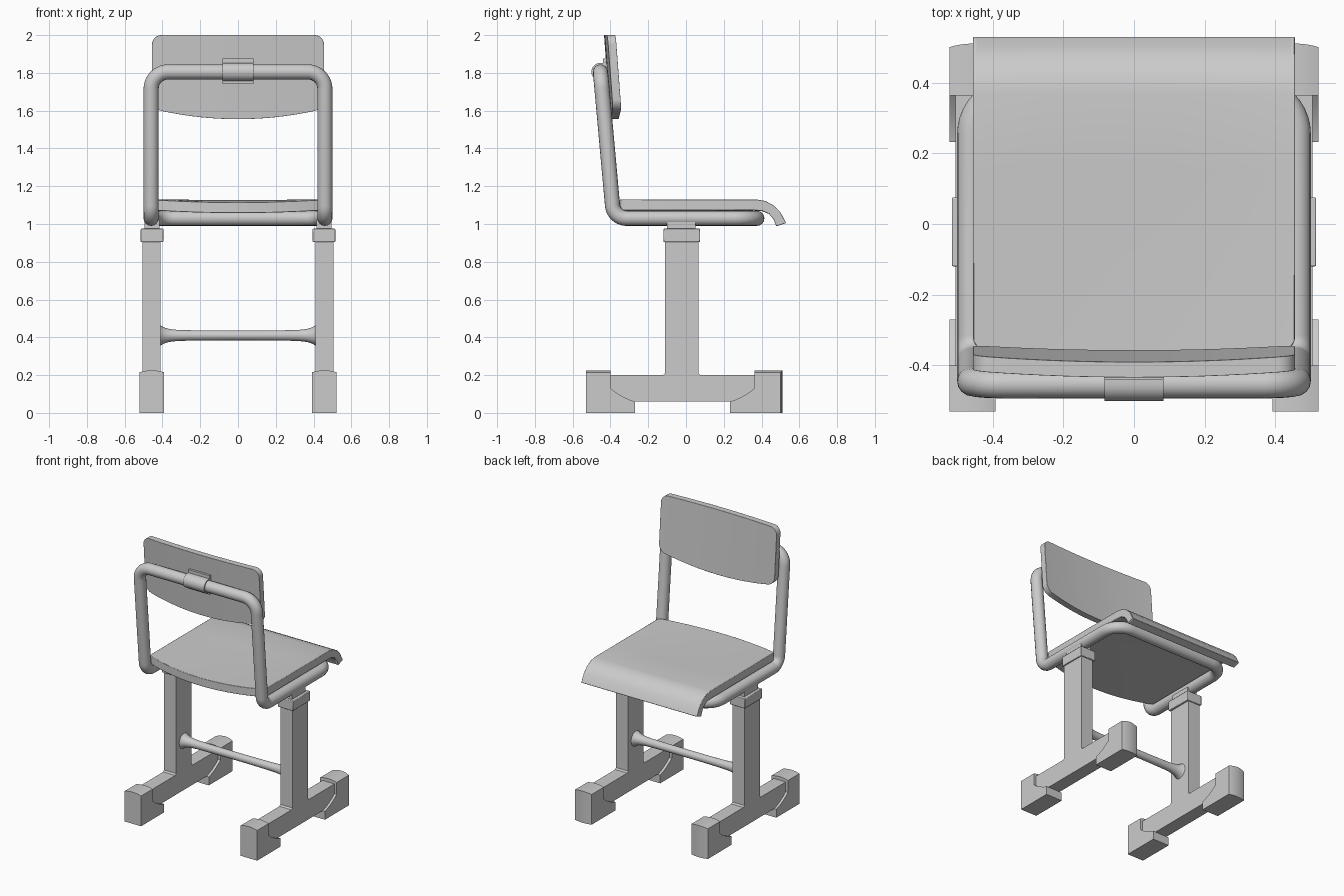
import bpy, bmesh
from math import sin, cos, pi, sqrt, radians
from mathutils import Vector

if "Cube" in bpy.data.objects:
    bpy.data.objects.remove(bpy.data.objects["Cube"])


def loft(name, rings, smooth=35, bevel=0.0):
    """Skin matching closed rings and cap both ends."""
    bm = bmesh.new()
    vs = [[bm.verts.new(p) for p in r] for r in rings]
    n = len(rings[0])
    for a, b in zip(vs, vs[1:]):
        for i in range(n):
            j = (i + 1) % n
            bm.faces.new((a[i], a[j], b[j], b[i]))
    bm.faces.new(vs[0])
    bm.faces.new(vs[-1])
    bmesh.ops.recalc_face_normals(bm, faces=bm.faces)
    me = bpy.data.meshes.new(name)
    bm.to_mesh(me)
    bm.free()
    ob = bpy.data.objects.new(name, me)
    bpy.context.collection.objects.link(ob)
    finish(ob, smooth)
    if bevel:
        m = ob.modifiers.new("edge_round", 'BEVEL')
        m.width, m.segments = bevel, 2
        m.limit_method, m.angle_limit = 'ANGLE', radians(40)
    return ob


def finish(ob, angle):
    bpy.ops.object.select_all(action='DESELECT')
    ob.select_set(True)
    bpy.context.view_layer.objects.active = ob
    bpy.ops.object.shade_smooth_by_angle(angle=radians(angle))


def extrude_x(name, profile, x0, x1, bevel=0.0):
    return loft(name, [[(x, y, z) for y, z in profile] for x in (x0, x1)], bevel=bevel)


def rect(y0, y1, z0, z1):
    return [(y0, z0), (y1, z0), (y1, z1), (y0, z1)]


def fillet_path(corners, steps=10):
    """Closed path with a true arc at every (point, radius) corner."""
    pts = []
    for i, (p, r) in enumerate(corners):
        p = Vector(p)
        u = (Vector(corners[i - 1][0]) - p).normalized()
        v = (Vector(corners[(i + 1) % len(corners)][0]) - p).normalized()
        half = u.angle(v) / 2
        c = p + (u + v).normalized() * (r / sin(half))
        d = r * cos(half) / sin(half)
        a, b = (p + u * d - c).normalized(), (p + v * d - c).normalized()
        pts += [c + a.slerp(b, k / steps) * r for k in range(steps + 1)]
    return pts


# bent tube frame: seat loop running up into the back loop
path = fillet_path([((0.46, 0.375, 1.03), 0.12), ((-0.46, 0.375, 1.03), 0.12),
                    ((-0.46, -0.383, 1.03), 0.075), ((-0.46, -0.453, 1.805), 0.09),
                    ((0.46, -0.453, 1.805), 0.09), ((0.46, -0.383, 1.03), 0.075)])
cu = bpy.data.curves.new("tube_frame", 'CURVE')
cu.dimensions = '3D'
cu.bevel_depth, cu.bevel_resolution = 0.04, 6
sp = cu.splines.new('POLY')
sp.points.add(len(path) - 1)
for pt, p in zip(sp.points, path):
    pt.co = (*p, 1)
sp.use_cyclic_u = True
frame = bpy.data.objects.new("tube_frame", cu)
bpy.context.collection.objects.link(frame)
bpy.context.view_layer.objects.active = frame
frame.select_set(True)
bpy.ops.object.convert(target='MESH')
finish(bpy.context.object, 40)

# seat: side profile with waterfall front, dished, rear edge bowed back
TOP = [(-0.345, 1.13), (-0.1, 1.13), (0.15, 1.13), (0.37, 1.13), (0.42, 1.122),
       (0.465, 1.098), (0.5, 1.062), (0.53, 1.005)]
LOW = [(0.478, 0.988), (0.463, 1.025), (0.44, 1.053), (0.405, 1.069), (0.36, 1.073),
       (0.15, 1.073), (-0.1, 1.073), (-0.345, 1.073)]
HALF = 0.455
ts = [-sin(pi / 2 * (1 - k / 14)) for k in range(14)] + [sin(pi / 2 * k / 14) for k in range(15)]
rings = []
for t in ts:
    bow = 1 - t * t
    corner = 0.02 * (1 - sqrt(max(0, 1 - max(0, (abs(t) - 0.956) / 0.044) ** 2)))
    ring = []
    for y, z in TOP + LOW:
        dish = 0.015 * bow * min(1, max(0, (0.45 - y) / 0.5))
        ring.append((t * HALF, y - 0.07 * bow + corner if y < -0.3 else y, z - dish))
    rings.append(ring)
loft("seat", rings, bevel=0.006)

# backrest: tilted, curved panel with rounded corners and an arched lower edge
R = 0.05
xs = [HALF - R + R * sin(pi / 2 * k / 8) for k in range(9)]
xs = [-x for x in reversed(xs)] + [-0.405 + 0.81 * k / 16 for k in range(1, 16)] + xs
rings = []
for x in xs:
    t = x / HALF
    e = max(0, abs(x) - (HALF - R))
    c = R - sqrt(max(0, R * R - e * e))
    lo, hi = 1.555 + 0.055 * t * t + c, 2.0 - c

    def yc(z):
        return -0.394 + (2 - z) * 0.075 - 0.018 * (1 - t * t)
    rings.append([(x, yc(lo) - 0.022, lo), (x, yc(lo) + 0.022, lo),
                  (x, yc(hi) + 0.022, hi), (x, yc(hi) - 0.022, hi)])
loft("backrest", rings, bevel=0.005)

# clamp wrapping the tube behind the backrest
arc = [(-0.453 - 0.048 * cos(a), 1.805 + 0.048 * sin(a))
       for a in [-pi / 2 + pi * k / 12 for k in range(13)]]
extrude_x("backrest_clamp", [(-0.41, 1.74), (-0.44, 1.74), (-0.44, 1.757)] + arc
          + [(-0.44, 1.853), (-0.44, 1.875), (-0.41, 1.875)], -0.083, 0.083)

# flared crossbar between the legs
rings = []
for k in range(33):
    x = -0.415 * cos(pi * k / 32)
    r = 0.026 + 0.004 * (abs(x) / 0.415) ** 2 + 0.027 * (abs(x) / 0.415) ** 12
    rings.append([(x, -0.022 + r * cos(a), 0.41 + r * sin(a))
                  for a in [2 * pi * i / 24 for i in range(24)]])
loft("crossbar", rings, smooth=50)


# rubber foot profile: outer end, then stepped inner side hugging the beam
def foot(name, s, outer, tab, toe):
    prof = [(outer, 0), (outer, 0.215), (tab, 0.215), (tab, 0.13)]
    w = toe - tab
    prof += [(tab + w * u, 0.06 + h) for u, h in ((0.2, 0.05), (0.5, 0.026), (0.8, 0.008), (1, 0))]
    prof.append((toe, 0))
    rings = []
    for k in range(9):
        t = -1 + k / 4
        b = 0.01 * (1 - t * t)
        bow = b if outer > 0 else 0
        rings.append([(s * (0.457 + 0.065 * t), y + (bow if y == outer else 0),
                       z + (b if z == 0.215 else 0)) for y, z in prof])
    loft(name, rings)


for side, s in (("left", -1), ("right", 1)):
    # upright and floor beam in one inverted T
    tee = [(-0.48, 0.06), (0.46, 0.06), (0.46, 0.2), (0.075, 0.2), (0.065, 0.21),
           (0.065, 0.93), (-0.11, 0.93), (-0.11, 0.21), (-0.12, 0.2), (-0.48, 0.2)]
    extrude_x(side + "_leg", tee, s * 0.41, s * 0.505)
    extrude_x(side + "_collar", rect(-0.12, 0.075, 0.905, 0.975), s * 0.395, s * 0.515, 0.004)
    extrude_x(side + "_saddle", rect(-0.1, 0.05, 0.96, 1.02), s * 0.415, s * 0.495)
    foot(side + "_front_foot", s, -0.53, -0.4, -0.27)
    foot(side + "_rear_foot", s, 0.5, 0.363, 0.232)
